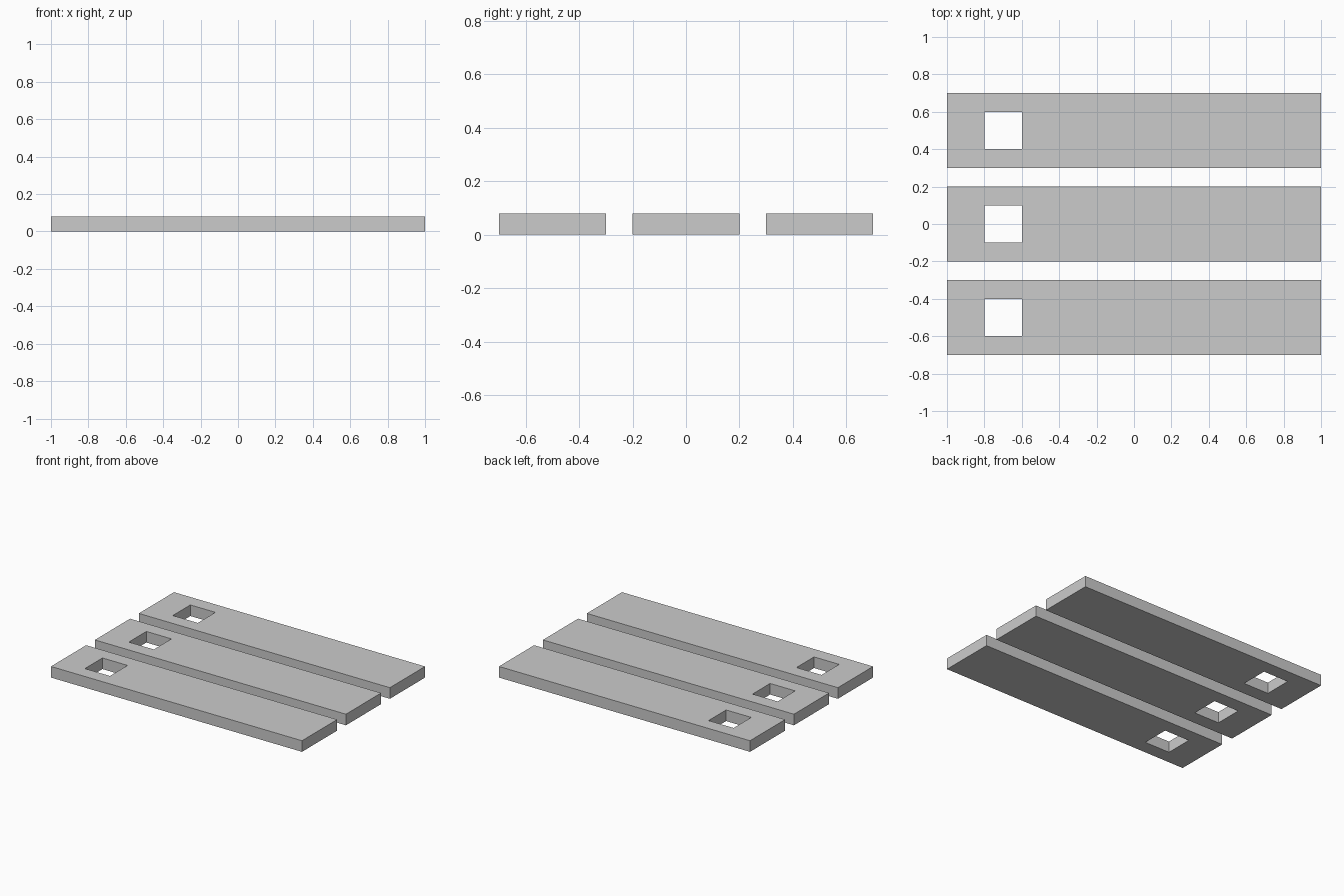
import bpy
import bmesh

if "Cube" in bpy.data.objects:
    bpy.data.objects.remove(bpy.data.objects["Cube"])

LENGTH, WIDTH, THICK = 2.0, 0.4, 0.08
HOLE_X, HOLE = -0.7, 0.2
PITCH = 0.5


def rect(cx, cy, sx, sy):
    """Corner points of a rectangle, counter-clockwise."""
    return [(cx + sx / 2 * a, cy + sy / 2 * b)
            for a, b in ((-1, -1), (1, -1), (1, 1), (-1, 1))]


def holed_plank_mesh():
    outer = rect(0, 0, LENGTH, WIDTH)
    inner = rect(HOLE_X, 0, HOLE, HOLE)
    bm = bmesh.new()

    def ring(points, z):
        return [bm.verts.new((x, y, z)) for x, y in points]

    ob, ot = ring(outer, 0), ring(outer, THICK)
    ib, it = ring(inner, 0), ring(inner, THICK)
    for i in range(4):
        j = (i + 1) % 4
        bm.faces.new((ot[i], ot[j], it[j], it[i]))   # top around the hole
        bm.faces.new((ob[j], ob[i], ib[i], ib[j]))   # underside
        bm.faces.new((ob[i], ob[j], ot[j], ot[i]))   # outer edge
        bm.faces.new((ib[j], ib[i], it[i], it[j]))   # hole wall
    mesh = bpy.data.meshes.new("plank")
    bm.to_mesh(mesh)
    bm.free()
    return mesh


# Three identical planks side by side, each with a square through-hole
mesh = holed_plank_mesh()
for name, row in (("front_plank", -1), ("middle_plank", 0), ("back_plank", 1)):
    plank = bpy.data.objects.new(name, mesh)
    plank.location.y = row * PITCH
    bpy.context.collection.objects.link(plank)
